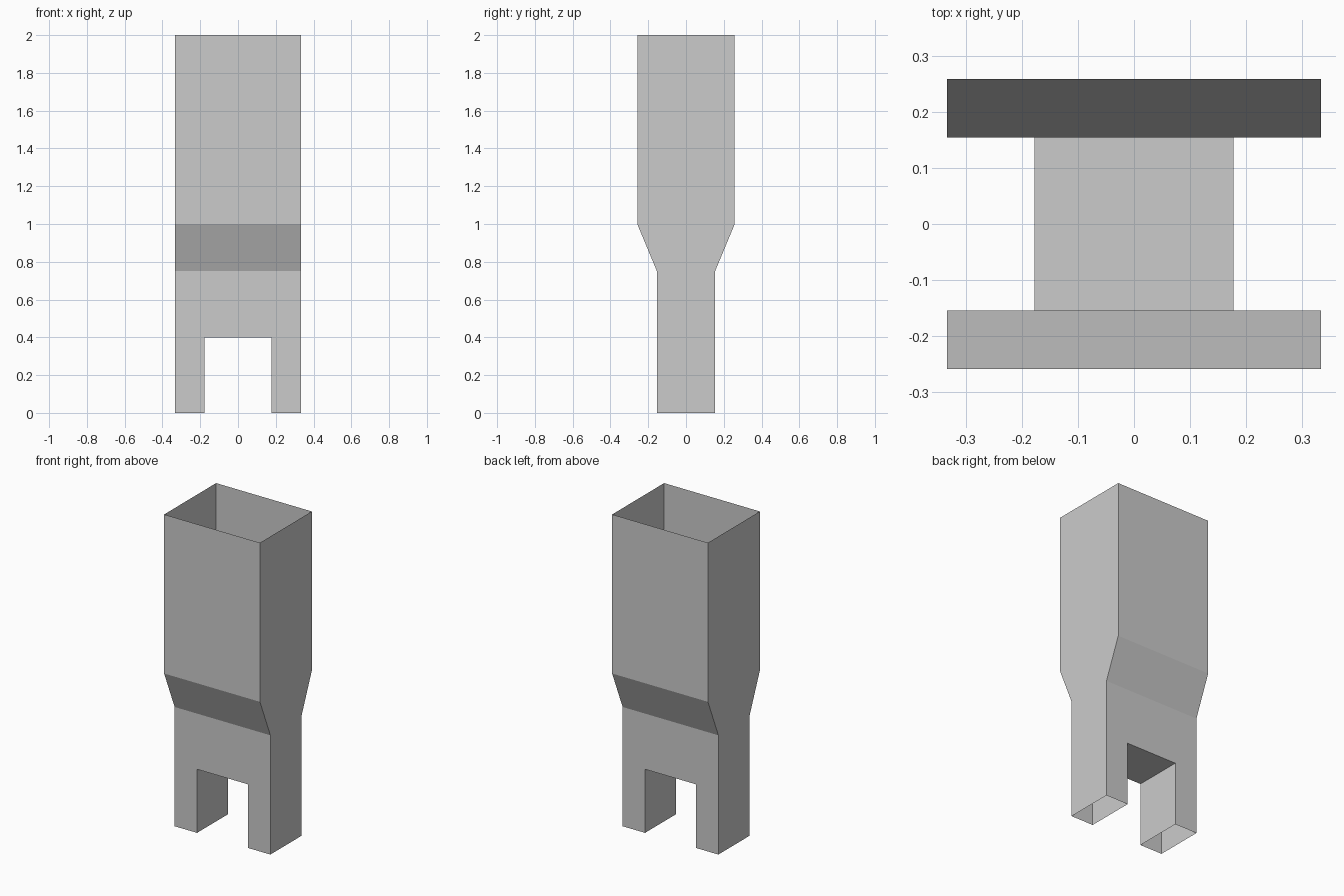
import bpy, bmesh

if "Cube" in bpy.data.objects:
    bpy.data.objects.remove(bpy.data.objects["Cube"])

W, N = 0.333, 0.177          # half width, half notch width
D, d = 0.258, 0.154          # half depth above and below the shoulder
NOTCH, LOW, HIGH, TOP = 0.40, 0.75, 1.0, 2.0

bm = bmesh.new()


def face(*points):
    return bm.faces.new([bm.verts.new(p) for p in points])


def panel_x(x0, x1, a, b):
    """Quad across x between two (y, z) points."""
    return face((x0, *a), (x1, *a), (x1, *b), (x0, *b))


# Front and back walls: notched lower wall, sloped shoulder, upper wall
for s in (-1, 1):
    outline = [(-W, 0), (-N, 0), (-N, NOTCH), (N, NOTCH),
               (N, 0), (W, 0), (W, LOW), (-W, LOW)]
    face(*[(x, s * d, z) for x, z in outline])
    panel_x(-W, W, (s * d, LOW), (s * D, HIGH))
    panel_x(-W, W, (s * D, HIGH), (s * D, TOP))

# Left and right walls, and inner faces of the two legs
profile = [(-d, 0), (d, 0), (d, LOW), (D, HIGH),
           (D, TOP), (-D, TOP), (-D, HIGH), (-d, LOW)]
for s in (-1, 1):
    face(*[(s * W, y, z) for y, z in profile])
    face((s * N, -d, 0), (s * N, d, 0), (s * N, d, NOTCH), (s * N, -d, NOTCH))

# Roof of the notch
panel_x(-N, N, (-d, NOTCH), (d, NOTCH))

# Temporary caps give reliable outward normals, then the ends are opened
caps = [panel_x(-W, W, (-D, TOP), (D, TOP)),
        panel_x(-W, -N, (-d, 0), (d, 0)),
        panel_x(N, W, (-d, 0), (d, 0))]
bmesh.ops.remove_doubles(bm, verts=bm.verts, dist=1e-4)
bmesh.ops.recalc_face_normals(bm, faces=bm.faces)
ends = [f for f in bm.faces
        if all(v.co.z > TOP - 1e-4 for v in f.verts)
        or all(v.co.z < 1e-4 for v in f.verts)]
bmesh.ops.delete(bm, geom=ends, context='FACES_ONLY')

mesh = bpy.data.meshes.new("open_forked_duct")
bm.to_mesh(mesh)
bm.free()
bpy.context.collection.objects.link(bpy.data.objects.new("open_forked_duct", mesh))
